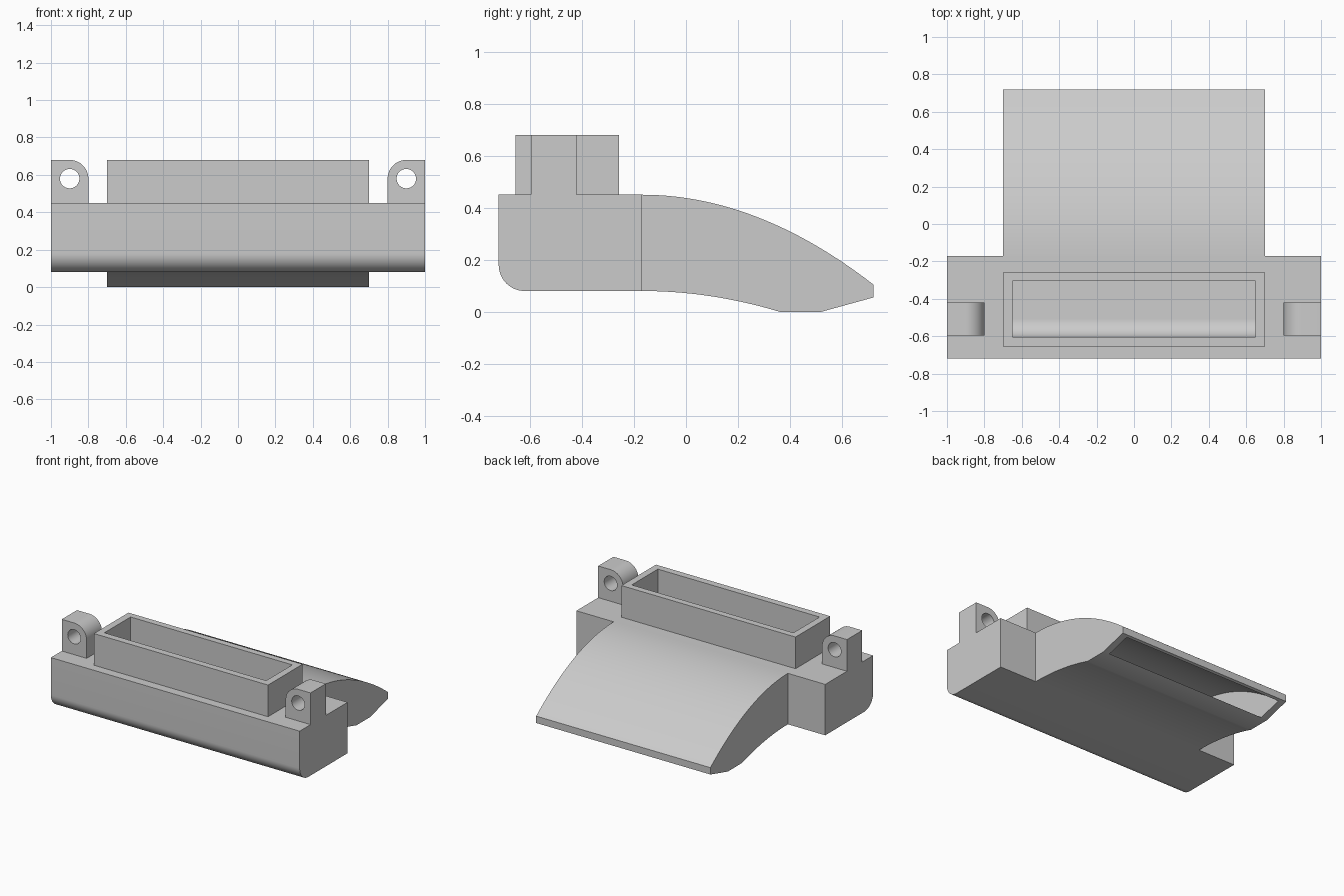
import bpy
import bmesh
import math

cube = bpy.data.objects.get("Cube")
if cube:
    bpy.data.objects.remove(cube, do_unlink=True)

grey = bpy.data.materials.new("plain grey")
grey.use_nodes = True
grey.diffuse_color = (0.6, 0.6, 0.6, 1)
grey.node_tree.nodes["Principled BSDF"].inputs["Base Color"].default_value = (0.6, 0.6, 0.6, 1)


def extrude(name, profile, axis, start, end):
    """Extrude a closed 2D profile along x (profile y,z) or y (profile x,z)."""
    bm = bmesh.new()
    place = (lambda p: (start, p[0], p[1])) if axis == "x" else (lambda p: (p[0], start, p[1]))
    face = bm.faces.new([bm.verts.new(place(p)) for p in profile])
    moved = bmesh.ops.extrude_face_region(bm, geom=[face])["geom"]
    step = (end - start, 0, 0) if axis == "x" else (0, end - start, 0)
    bmesh.ops.translate(bm, verts=[v for v in moved if isinstance(v, bmesh.types.BMVert)], vec=step)
    bmesh.ops.recalc_face_normals(bm, faces=bm.faces)
    mesh = bpy.data.meshes.new(name)
    bm.to_mesh(mesh)
    bm.free()
    mesh.materials.append(grey)
    obj = bpy.data.objects.new(name, mesh)
    bpy.context.collection.objects.link(obj)
    return obj


def arc(cx, cz, r, a0, a1, n=16):
    angles = [math.radians(a0 + (a1 - a0) * i / n) for i in range(n + 1)]
    return [(cx + r * math.cos(a), cz + r * math.sin(a)) for a in angles]


def bend(y0, z0, y1, z1, n=28):
    """Curve that leaves level and falls ever more steeply."""
    return [(y0 + (y1 - y0) * i / n, z0 + (z1 - z0) * (i / n) ** 2) for i in range(n + 1)]


def rect(a0, b0, a1, b1):
    return [(a0, b0), (a1, b0), (a1, b1), (a0, b1)]


def select(obj):
    bpy.ops.object.select_all(action="DESELECT")
    obj.select_set(True)
    bpy.context.view_layer.objects.active = obj


def cut(obj, cutter):
    mod = obj.modifiers.new("cut", "BOOLEAN")
    mod.operation = "DIFFERENCE"
    mod.solver = "EXACT"
    mod.object = cutter
    select(obj)
    bpy.ops.object.modifier_apply(modifier=mod.name)


BACK, TOP, BASE, RIM = -0.17, 0.45, 0.08, 0.68

# Outer parts of the duct
body = extrude("body", arc(-0.62, BASE + 0.1, 0.1, 180, 270)
               + [(BACK, BASE), (BACK, TOP), (-0.72, TOP)], "x", -1, 1)
nozzle = extrude("nozzle", bend(BACK, BASE, 0.36, 0) + [(0.52, 0), (0.72, 0.055)]
                 + bend(BACK, TOP, 0.72, 0.105)[::-1], "x", -0.7, 0.7)
collar = extrude("inlet_collar", rect(-0.655, TOP, -0.258, RIM), "x", -0.7, 0.7)
parts = [body, nozzle, collar]

# Air passage from the collar to the sloped outlet
passage = extrude("passage_cutter", [(-0.605, 0.8)] + arc(-0.505, 0.23, 0.1, 180, 270)
                  + bend(BACK, 0.13, 0.36, 0.05)
                  + [(0.525, 0.002), (0.56, -0.05), (0.74, 0)]
                  + bend(BACK, 0.4, 0.695, 0.056)[::-1]
                  + [(-0.305, 0.4), (-0.305, 0.8)], "x", -0.65, 0.65)
passage.hide_render = True
for part in parts:
    cut(part, passage)
bpy.data.objects.remove(passage, do_unlink=True)

# Mounting ears with a round hole
for side, label in ((1, "left"), (-1, "right")):
    outline = [(1, TOP), (1, RIM)] + arc(0.9, RIM - 0.1, 0.1, 90, 180) + [(0.8, TOP)]
    ear = extrude(label + "_mounting_ear", [(side * x, z) for x, z in outline], "y", -0.595, -0.42)
    hole = extrude("hole_cutter", arc(side * 0.9, RIM - 0.1, 0.052, 0, 348.75, 31), "y", -0.8, -0.2)
    hole.hide_render = True
    cut(ear, hole)
    bpy.data.objects.remove(hole, do_unlink=True)
    parts.append(ear)

for part in parts:
    select(part)
    bpy.ops.object.shade_smooth_by_angle(angle=math.radians(25))
